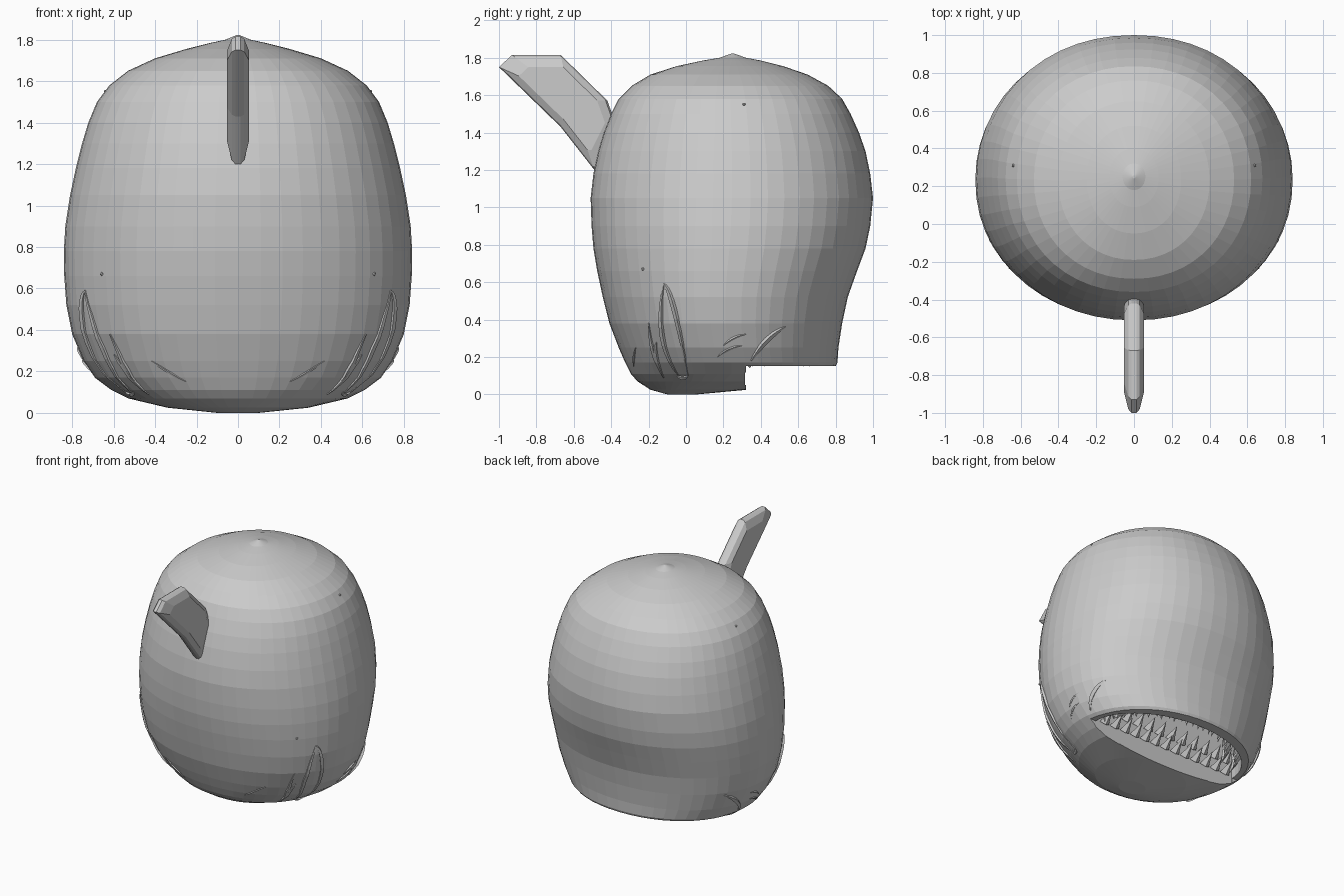
import bpy, bmesh, math
from mathutils import Vector

if "Cube" in bpy.data.objects:
    bpy.data.objects.remove(bpy.data.objects["Cube"])

grey = bpy.data.materials.new("plain grey")
grey.diffuse_color = (0.6, 0.6, 0.6, 1)
grey.use_nodes = True
grey.node_tree.nodes["Principled BSDF"].inputs["Base Color"].default_value = grey.diffuse_color


def make(name, bm):
    bmesh.ops.recalc_face_normals(bm, faces=bm.faces[:])
    me = bpy.data.meshes.new(name)
    bm.to_mesh(me)
    bm.free()
    ob = bpy.data.objects.new(name, me)
    bpy.context.collection.objects.link(ob)
    me.materials.append(grey)
    return ob


def loft(bm, rings):
    loops = [[bm.verts.new(p) for p in r] for r in rings]
    n = len(loops[0])
    for a, b in zip(loops, loops[1:]):
        for i in range(n):
            j = (i + 1) % n
            bm.faces.new((a[i], a[j], b[j], b[i]))
    bm.faces.new(loops[0])
    bm.faces.new(loops[-1])


# head profile: height, half width, front y, back y
PROFILE = [
    (0.0, 0.10, -0.10, 0.06), (0.025, 0.34, -0.19, 0.33), (0.07, 0.53, -0.26, 0.66),
    (0.11, 0.61, -0.295, 0.78), (0.17, 0.69, -0.325, 0.81), (0.25, 0.745, -0.36, 0.815),
    (0.38, 0.80, -0.41, 0.835), (0.52, 0.828, -0.445, 0.865), (0.66, 0.838, -0.475, 0.915),
    (0.78, 0.84, -0.495, 0.96), (0.9, 0.833, -0.505, 0.985), (1.05, 0.81, -0.51, 1.0),
    (1.18, 0.782, -0.495, 0.985), (1.3, 0.752, -0.47, 0.96), (1.4, 0.722, -0.44, 0.925),
    (1.5, 0.68, -0.40, 0.88), (1.58, 0.62, -0.36, 0.835), (1.65, 0.53, -0.29, 0.76),
    (1.71, 0.40, -0.19, 0.65), (1.755, 0.25, -0.05, 0.52), (1.785, 0.13, 0.09, 0.40),
    (1.80, 0.06, 0.18, 0.32), (1.822, 0.008, 0.242, 0.258)]
POW = 2.1


def oval(z, a, y0, y1, n=52):
    pts = []
    for i in range(n):
        t = math.tau * i / n
        c, s = math.cos(t), math.sin(t)
        pts.append((a * math.copysign(abs(c) ** (2 / POW), c),
                    (y0 + y1) / 2 + (y1 - y0) / 2 * math.copysign(abs(s) ** (2 / POW), s), z))
    return pts


def skin_x(y, z):
    """x of the head surface at a given y and height"""
    for lo, hi in zip(PROFILE, PROFILE[1:]):
        if lo[0] <= z <= hi[0]:
            f = (z - lo[0]) / (hi[0] - lo[0])
            a, y0, y1 = (lo[k] + f * (hi[k] - lo[k]) for k in (1, 2, 3))
            t = abs(y - (y0 + y1) / 2) / ((y1 - y0) / 2)
            return a * max(0, 1 - t ** POW) ** (1 / POW)
    return 0


# head shell
bm = bmesh.new()
loft(bm, [oval(*p) for p in PROFILE])
head = make("head", bm)

# step behind the lower jaw
bm = bmesh.new()
loft(bm, [[(-2, 0.32, z), (2, 0.32, z), (2, 2, z), (-2, 2, z)] for z in (-0.5, 0.152)])
step = make("jaw_step_cutter", bm)

# mouth cavity
RX, RY, MY = 0.615, 0.41, 0.315


def mouth_arc(n, s=1.0):
    return [(RX * s * math.cos(math.pi * i / n), MY + RY * s * math.sin(math.pi * i / n))
            for i in range(n + 1)]


bm = bmesh.new()
loft(bm, [[(x, y, z) for x, y in mouth_arc(32, s)]
          for z, s in ((0.05, 1), (0.34, 1), (0.46, 0.85))])
cavity = make("mouth_cutter", bm)

bpy.context.view_layer.objects.active = head
for cutter in (step, cavity):
    m = head.modifiers.new("cut", 'BOOLEAN')
    m.operation, m.object, m.solver = 'DIFFERENCE', cutter, 'EXACT'
    bpy.ops.object.modifier_apply(modifier=m.name)
    bpy.data.objects.remove(cutter)


# teeth: four-sided spikes
def spike(bm, base, tip, side, w, d):
    base, tip, side = Vector(base), Vector(tip), Vector(side).normalized()
    out = (tip - base).cross(side).normalized()
    q = [bm.verts.new(base + o) for o in (side * w, out * d, -side * w, -out * d)]
    top = bm.verts.new(tip)
    bm.faces.new(q)
    for i in range(4):
        bm.faces.new((q[i], q[(i + 1) % 4], top))


bm = bmesh.new()
for s, z, n in ((0.97, 0.25, 18), (0.84, 0.30, 16)):
    pts = mouth_arc(n, s)
    for i in range(1, n):
        (x, y), a, b = pts[i], pts[i - 1], pts[i + 1]
        spike(bm, (x, y, z), (x * 0.95, y - 0.03, z - 0.10),
              (b[0] - a[0], b[1] - a[1], 0), 0.042, 0.025)
make("upper_teeth", bm)

bm = bmesh.new()
for z, n, reach in ((0.16, 13, 0.09), (0.25, 12, 0.08)):
    for i in range(n):
        x = -0.54 + 1.08 * i / (n - 1)
        spike(bm, (x, 0.325, z), (x, 0.325 + reach, z + 0.07), (1, 0, 0), 0.04, 0.025)
make("lower_teeth", bm)

# top fin: flat outline with bevelled sides
FIN = [(-1.0, 1.75), (-0.93, 1.815), (-0.67, 1.815), (-0.42, 1.57),
       (-0.36, 1.40), (-0.46, 1.20), (-0.49, 1.20), (-0.67, 1.43)]
cy, cz = -0.62, 1.58


def fin_ring(x, s):
    return [(x, cy + (y - cy) * s, cz + (z - cz) * s) for y, z in FIN]


bm = bmesh.new()
loft(bm, [fin_ring(-0.052, 0.72), fin_ring(-0.03, 0.95), fin_ring(-0.012, 1),
          fin_ring(0.012, 1), fin_ring(0.03, 0.95), fin_ring(0.052, 0.72)])
make("fin", bm)


# gill folds: thin ridges laid on the skin, mirrored left and right
def ridge(bm, path, r, side):
    pts = [Vector((side * (skin_x(y, z) + 0.002), y, z)) for y, z in path]
    n = len(pts)
    rings = []
    for i, p in enumerate(pts):
        d = (pts[min(i + 1, n - 1)] - pts[max(i - 1, 0)]).normalized()
        u = d.cross(Vector((side, 0, 0))).normalized()
        v = d.cross(u)
        k = r * (0.25 + 0.75 * math.sin(math.pi * i / (n - 1)))
        rings.append([p + u * k * math.cos(t) + v * k * math.sin(t)
                      for t in (0, math.pi / 2, math.pi, 1.5 * math.pi)])
    loft(bm, rings)


def curve(a, b, c, n=10):
    return [tuple((1 - t) ** 2 * a[k] + 2 * t * (1 - t) * b[k] + t * t * c[k] for k in (0, 1))
            for t in (i / n for i in range(n + 1))]


FOLDS = [
    (curve((-0.12, 0.59), (-0.17, 0.28), (-0.04, 0.10)), 0.016),
    (curve((-0.12, 0.59), (-0.07, 0.57), (0.01, 0.10)), 0.016),
    (curve((-0.05, 0.10), (-0.01, 0.08), (0.01, 0.10)), 0.014),
    (curve((-0.20, 0.38), (-0.18, 0.2), (-0.13, 0.12)), 0.014),
    (curve((-0.16, 0.28), (-0.17, 0.2), (-0.12, 0.09)), 0.014),
    (curve((-0.27, 0.25), (-0.28, 0.2), (-0.28, 0.15)), 0.008),
    (curve((0.35, 0.18), (0.42, 0.31), (0.53, 0.36)), 0.018),
    (curve((0.20, 0.26), (0.25, 0.31), (0.32, 0.32)), 0.008),
    (curve((0.17, 0.20), (0.22, 0.25), (0.30, 0.26)), 0.008)]
bm = bmesh.new()
for side in (-1, 1):
    for path, r in FOLDS:
        ridge(bm, path, r, side)
make("gill_folds", bm)

# tiny specks on the skin
bm = bmesh.new()
for side in (-1, 1):
    for y, z in ((0.31, 1.55), (-0.23, 0.67)):
        res = bmesh.ops.create_icosphere(bm, subdivisions=1, radius=0.009)
        bmesh.ops.translate(bm, verts=res["verts"], vec=(side * skin_x(y, z), y, z))
make("skin_specks", bm)
